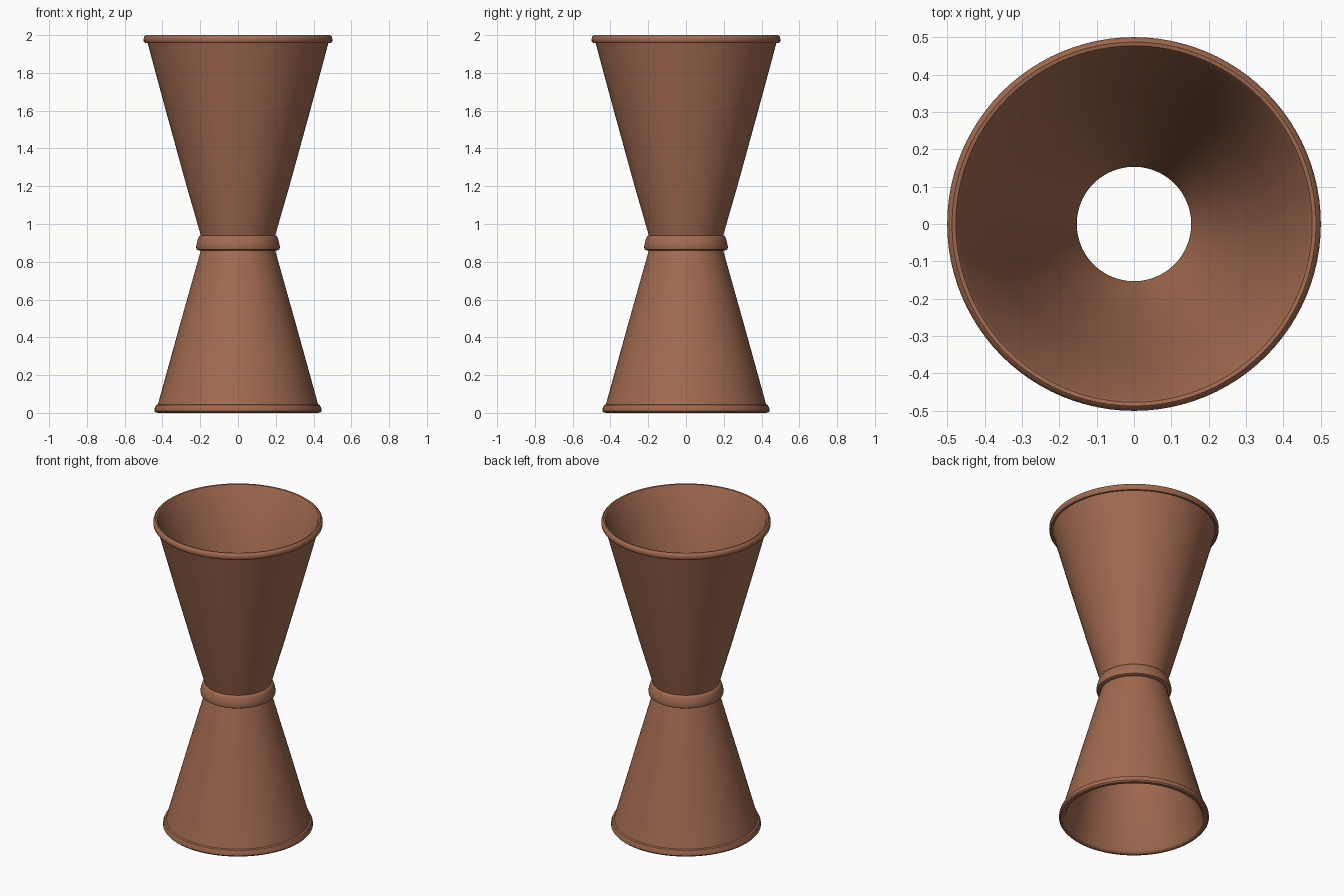
import bpy
import bmesh
from math import cos, sin, tau, radians

SEGMENTS = 96

cube = bpy.data.objects.get("Cube")
if cube:
    bpy.data.objects.remove(cube, do_unlink=True)

copper = bpy.data.materials.new("copper")
copper.use_nodes = True
color = (0.36, 0.145, 0.08, 1)
copper.diffuse_color = color
copper.node_tree.nodes["Principled BSDF"].inputs["Base Color"].default_value = color


def lathe(name, profile, closed=False):
    """Spin a profile of (radius, height) points around the z axis."""
    bm = bmesh.new()
    rings = [[bm.verts.new((r * cos(tau * i / SEGMENTS), r * sin(tau * i / SEGMENTS), z))
              for i in range(SEGMENTS)] for r, z in profile]
    pairs = list(zip(rings, rings[1:]))
    if closed:
        pairs.append((rings[-1], rings[0]))
    for a, b in pairs:
        for i in range(SEGMENTS):
            j = (i + 1) % SEGMENTS
            bm.faces.new((a[i], a[j], b[j], b[i]))
    mesh = bpy.data.meshes.new(name)
    bm.to_mesh(mesh)
    bm.free()
    mesh.materials.append(copper)
    obj = bpy.data.objects.new(name, mesh)
    bpy.context.collection.objects.link(obj)
    bpy.ops.object.select_all(action="DESELECT")
    obj.select_set(True)
    bpy.context.view_layer.objects.active = obj
    bpy.ops.object.shade_smooth_by_angle(angle=radians(40))
    return obj


# Large cup: outer wall, rolled lip, inner wall down to the open throat
lathe("upper_cup", [
    (0.185, 0.9), (0.197, 0.94), (0.272, 1.2), (0.382, 1.6), (0.479, 1.96),
    (0.492, 1.958), (0.499, 1.966), (0.5, 1.98), (0.496, 1.993), (0.487, 2.0),
    (0.477, 1.998), (0.47, 1.988), (0.36, 1.6), (0.245, 1.2),
    (0.175, 0.96), (0.16, 0.925), (0.153, 0.9)])

# Small cup: inner wall from the throat, foot lip, then the outer wall
lathe("lower_cup", [
    (0.153, 0.9), (0.16, 0.875), (0.172, 0.84), (0.285, 0.45), (0.405, 0.014),
    (0.412, 0.004), (0.422, 0.0), (0.435, 0.002), (0.442, 0.01), (0.441, 0.025),
    (0.434, 0.041), (0.424, 0.045), (0.312, 0.45), (0.197, 0.86), (0.185, 0.9)])

# Collar around the waist
lathe("waist_collar", [
    (0.18, 0.862), (0.208, 0.86), (0.219, 0.866), (0.222, 0.878), (0.218, 0.9),
    (0.211, 0.925), (0.205, 0.936), (0.197, 0.94), (0.18, 0.94)], closed=True)
